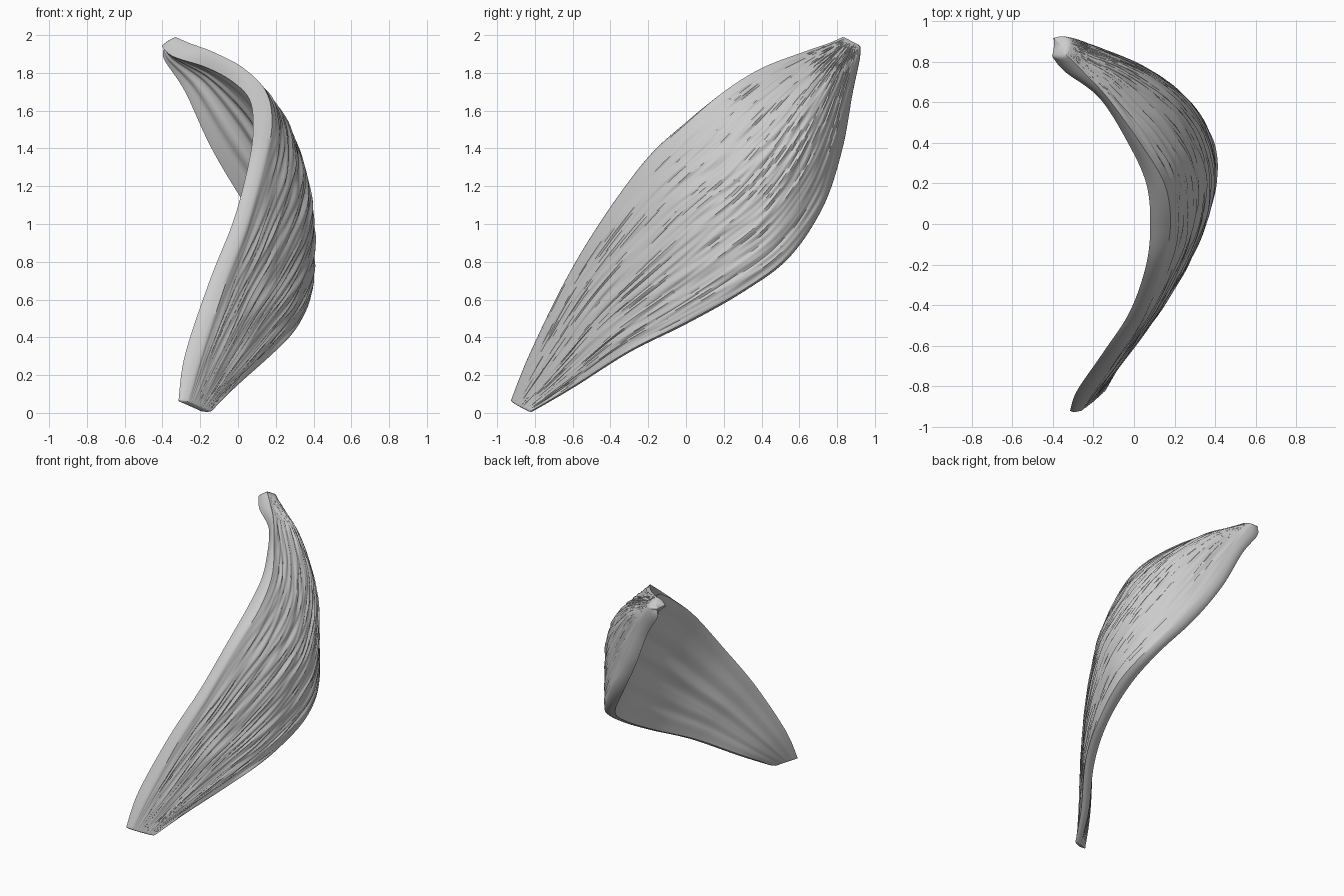
import bpy, bmesh, math
from mathutils import Vector, noise

if "Cube" in bpy.data.objects:
    bpy.data.objects.remove(bpy.data.objects["Cube"])

# Stations along the muscle: upper edge (y, z, x outer, x inner),
# lower edge (y, z, x outer, x inner), sideways bulge of the middle,
# drop of the inner upper edge
STATIONS = [
    (-.92, .065, -.26, -.315, -.82, .01, -.14, -.19, .005, 0),
    (-.82, .31, -.19, -.28, -.60, .14, -.01, -.08, .02, 0),
    (-.63, .70, -.06, -.15, -.30, .33, .20, .12, .03, 0),
    (-.43, 1.03, .06, -.02, .00, .48, .33, .25, .06, 0),
    (-.20, 1.34, .145, .06, .30, .65, .385, .29, .10, 0),
    (.00, 1.53, .18, .08, .54, .83, .32, .23, .13, .01),
    (.20, 1.70, .15, .06, .72, 1.10, .14, .04, .17, .04),
    (.40, 1.825, .03, -.03, .82, 1.40, -.05, -.14, .20, .07),
    (.62, 1.91, -.13, -.17, .875, 1.70, -.19, -.28, .14, .08),
    (.75, 1.955, -.25, -.34, .91, 1.87, -.28, -.39, .05, .07),
    (.82, 1.985, -.32, -.40, .915, 1.935, -.31, -.39, .01, .05),
]
LONG, WIDE, EDGE = 150, 110, 6
INNER_HOLLOW = 0.4


def station(t):
    """Smooth (Catmull-Rom) station values at t in 0..1."""
    f = t * (len(STATIONS) - 1)
    i = min(int(f), len(STATIONS) - 2)
    u = f - i
    p = [STATIONS[max(0, min(len(STATIONS) - 1, i + k))] for k in (-1, 0, 1, 2)]
    return [0.5 * (2 * b + (c - a) * u + (2 * a - 5 * b + 4 * c - d) * u * u
                   + (3 * b - a - 3 * c + d) * u ** 3) for a, b, c, d in zip(*p)]


def fibres(s, t, inner):
    """Lengthwise strands, drifting a little as they run."""
    s += 0.05 * math.sin(3 * t + 1)
    if inner:
        return 0.02 * noise.noise(Vector((s * 9, t * 2, 9)))
    coarse = noise.noise(Vector((s * 16, t * 4, 0)))
    fine = noise.noise(Vector((s * 42, t * 11, 4)))
    return 0.008 * coarse + 0.013 * fine


def ring(t):
    """Closed cross-section: outer face, lower rim, inner face, upper rim."""
    ay, az, axo, axi, by, bz, bxo, bxi, bulge, drop = station(t)
    ao, ai = Vector((axo, ay, az)), Vector((axi, ay, az - drop))
    bo, bi = Vector((bxo, by, bz)), Vector((bxi, by, bz))
    across = (bo - ao).normalized()
    fade = min(1, 0.1 + 4 * t, 0.1 + 5 * (1 - t))
    skew = 1 + 0.3 * max(0, min(1, 3 * t - 1.2))
    pts = []
    for k in range(WIDE + 1):
        s = k / WIDE
        p = ao.lerp(bo, s)
        p.x += bulge * max(0, math.sin(math.pi * s ** skew)) ** 0.9
        p.x += fade * fibres(s, t, False) * min(1, 10 * s + .1, 10 * (1 - s) + .3)
        pts.append(p)
    for k in range(1, EDGE):
        s = k / EDGE
        pts.append(bo.lerp(bi, s) + across * 0.01 * math.sin(math.pi * s))
    for k in range(0, WIDE + 1, 2):
        s = 1 - k / WIDE
        p = ai.lerp(bi, s)
        p.x += INNER_HOLLOW * bulge * math.sin(math.pi * s)
        p.x += fade * fibres(s, t, True) * math.sin(math.pi * s)
        pts.append(p)
    for k in range(1, EDGE):
        s = k / EDGE
        pts.append(ai.lerp(ao, s) - across * 0.01 * math.sin(math.pi * s))
    return pts


# Muscle sheet lofted through the cross-sections
bm = bmesh.new()
rings = [[bm.verts.new(p) for p in ring(i / LONG)] for i in range(LONG + 1)]


def bridge(r0, r1):
    n = len(r0)
    for j in range(n):
        k = (j + 1) % n
        bm.faces.new((r0[j], r0[k], r1[k], r1[j]))


for r0, r1 in zip(rings, rings[1:]):
    bridge(r0, r1)

# Rounded tendon ends: shrinking rings and a tip
for loop, inward, dome in ((rings[0], rings[4], .01), (rings[-1], rings[-5], .022)):
    centre = sum((v.co for v in loop), Vector()) / len(loop)
    back = sum((v.co for v in inward), Vector()) / len(inward)
    out = (centre - back).normalized()
    last = loop
    for size, push in ((.93, .5), (.75, .8), (.4, .97)):
        new = [bm.verts.new(centre + (v.co - centre) * size + out * push * dome)
               for v in loop]
        bridge(last, new)
        last = new
    tip = bm.verts.new(centre + out * dome)
    for j in range(len(last)):
        bm.faces.new((last[j], last[(j + 1) % len(last)], tip))

bmesh.ops.recalc_face_normals(bm, faces=bm.faces)
mesh = bpy.data.meshes.new("muscle_sheet")
bm.to_mesh(mesh)
bm.free()
muscle = bpy.data.objects.new("muscle_sheet", mesh)
bpy.context.collection.objects.link(muscle)
bpy.context.view_layer.objects.active = muscle
muscle.select_set(True)
bpy.ops.object.shade_smooth_by_angle(angle=math.radians(40))
